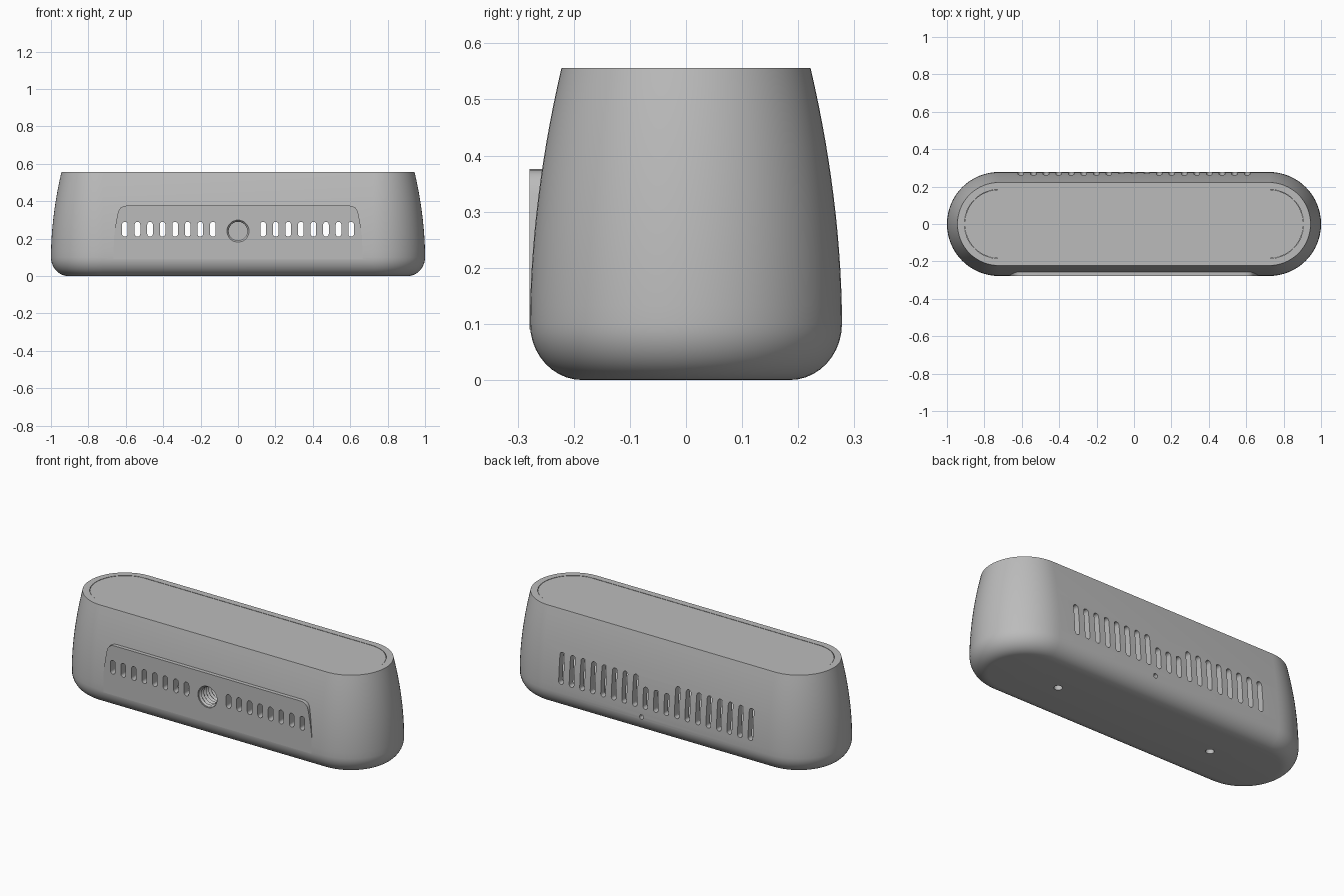
import bpy, bmesh
from math import sin, cos, pi

HALF, TOP, WALL = 0.722, 0.556, 0.037

cube = bpy.data.objects.get("Cube")
if cube:
    bpy.data.objects.remove(cube, do_unlink=True)

grey = bpy.data.materials.new("plain grey")
grey.use_nodes = True
grey.diffuse_color = (0.5, 0.5, 0.5, 1)
grey.node_tree.nodes["Principled BSDF"].inputs["Base Color"].default_value = (0.5, 0.5, 0.5, 1)


def skin(bm, rings):
    """Closed solid through a list of equal rings of points."""
    loops = [[bm.verts.new(p) for p in ring] for ring in rings]
    n = len(loops[0])
    for a, b in zip(loops, loops[1:]):
        for i in range(n):
            j = (i + 1) % n
            bm.faces.new((a[i], a[j], b[j], b[i]))
    bm.faces.new(loops[0][::-1])
    bm.faces.new(loops[-1])


def make(name, solids):
    bm = bmesh.new()
    for rings in solids:
        skin(bm, rings)
    bmesh.ops.recalc_face_normals(bm, faces=bm.faces)
    mesh = bpy.data.meshes.new(name)
    bm.to_mesh(mesh)
    bm.free()
    mesh.materials.append(grey)
    ob = bpy.data.objects.new(name, mesh)
    bpy.context.collection.objects.link(ob)
    return ob


def activate(ob):
    bpy.ops.object.select_all(action='DESELECT')
    ob.select_set(True)
    bpy.context.view_layer.objects.active = ob


def combine(ob, other, operation):
    mod = ob.modifiers.new(operation, 'BOOLEAN')
    mod.object, mod.operation, mod.solver = other, operation, 'EXACT'
    activate(ob)
    bpy.ops.object.modifier_apply(modifier=mod.name)
    bpy.data.objects.remove(other, do_unlink=True)


def stadium(r, z, n=32):
    ring = []
    for side, start in ((1, -pi / 2), (-1, pi / 2)):
        for i in range(n + 1):
            a = start + pi * i / n
            ring.append((side * HALF + r * cos(a), r * sin(a), z))
    return ring


def circle(r, n=32):
    return [(r * cos(2 * pi * i / n), r * sin(2 * pi * i / n)) for i in range(n)]


def along_y(points, y, x=0, z=0):
    return [(x + a, y, z + b) for a, b in points]


def slot(x, z0, z1, y0, y1, r=0.015, n=8):
    """Upright slot with round ends, as a solid running along y."""
    pts = [(r * cos(pi * i / n), z1 - r + r * sin(pi * i / n)) for i in range(n + 1)]
    pts += [(-a, z0 + z1 - b) for a, b in pts]
    return [along_y(pts, y0, x), along_y(pts, y1, x)]


# Body profile: rounded foot, then a gentle inward curve
def foot(r, z, n=10):
    return [(r - 0.093 + 0.093 * sin(pi / 2 * i / n), z + 0.1 * (1 - cos(pi / 2 * i / n)))
            for i in range(n)]


def side_radius(z):
    return 0.278 - 0.056 * ((z - 0.1) / (TOP - 0.1)) ** 1.9


heights = [0.1 + (TOP - 0.1) * i / 14 for i in range(15)]
outer = foot(0.278, 0) + [(side_radius(z), z) for z in heights]
inner = foot(0.278 - WALL, WALL) + [(side_radius(z) - WALL, z) for z in heights[2:]]
inner.append((inner[-1][0], TOP + 0.05))

body = make("body", [[stadium(r, z) for r, z in outer]])

# Raised flat front panel with rounded upper corners
half_outline = [(0.665, 0.09), (0.664, 0.2), (0.655, 0.27), (0.643, 0.335),
                (0.637, 0.353), (0.626, 0.367), (0.610, 0.374), (0.595, 0.376)]
outline = half_outline + [(-x, z) for x, z in reversed(half_outline)]
panel = make("front_panel", [[along_y(outline, -0.2785), along_y(outline, -0.245)]])
combine(body, panel, 'UNION')

# Hollow inside
combine(body, make("cavity", [[stadium(r, z) for r, z in inner]]), 'DIFFERENCE')

# Vent slots, socket opening and small holes
cuts = []
for i in range(-9, 10):
    x = i * 0.0672
    if abs(i) > 1:
        cuts.append(slot(x, 0.21, 0.29, -0.32, -0.18))
    cuts.append(slot(x, 0.15, 0.33 if abs(i) > 1 else 0.275, 0.18, 0.32))
cuts.append([along_y(circle(0.061), y, 0, 0.24) for y in (-0.32, -0.18)])
cuts.append([along_y(circle(0.013), y, 0.09, 0.1) for y in (0.18, 0.32)])
for x in (-0.5, 0.5):
    cuts.append([[(x + a, b, z) for a, b in circle(0.022)] for z in (-0.05, 0.08)])
combine(body, make("openings", cuts), 'DIFFERENCE')

# Threaded socket behind the front opening
thread = [(0.068, -0.12), (0.068, -0.272)]
thread += [(0.059 if i % 2 == 0 else 0.05, -0.272 + 0.011 * i) for i in range(12)]
socket = make("threaded_socket", [[along_y(circle(r), y, 0, 0.24) for r, y in thread]])

# Flush lid set into the rim
lid = make("lid", [[stadium(0.1835, z) for z in (TOP - 0.035, TOP - 0.001)]])

for ob in (body, socket, lid):
    activate(ob)
    bpy.ops.object.shade_smooth_by_angle(angle=pi / 6)
